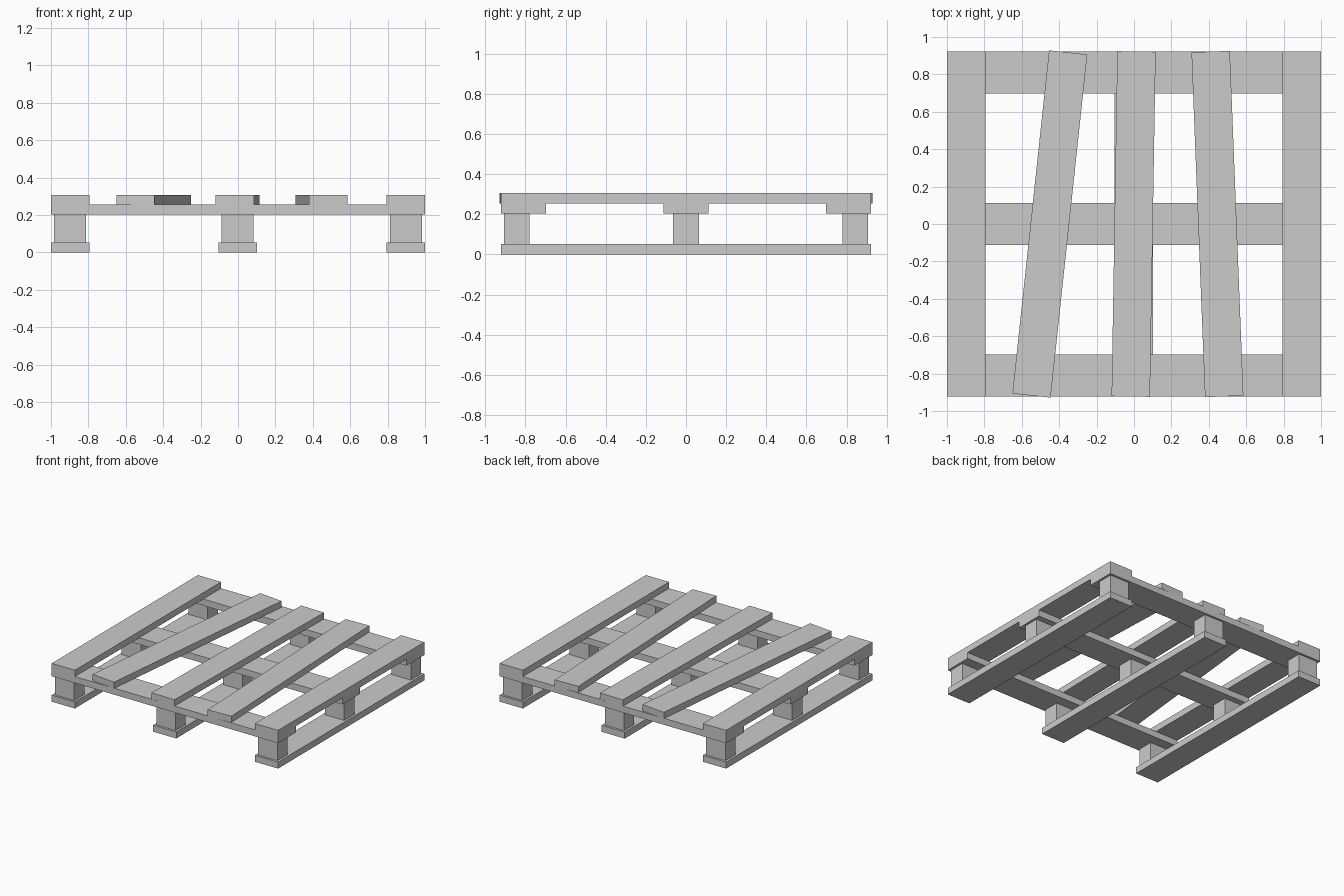
import bpy
import bmesh
from math import radians
from mathutils import Matrix

if "Cube" in bpy.data.objects:
    bpy.data.objects.remove(bpy.data.objects["Cube"])

grey = bpy.data.materials.new("plain_grey")
grey.use_nodes = True
colour = (0.6, 0.6, 0.6, 1)
grey.diffuse_color = colour
grey.node_tree.nodes["Principled BSDF"].inputs["Base Color"].default_value = colour


def box(name, centre, size, turn=0):
    """Flat-sided timber, turned about z by degrees."""
    mesh = bpy.data.meshes.new(name)
    bm = bmesh.new()
    bmesh.ops.create_cube(bm, size=1, matrix=Matrix.Diagonal((*size, 1)))
    bm.to_mesh(mesh)
    bm.free()
    mesh.materials.append(grey)
    obj = bpy.data.objects.new(name, mesh)
    obj.location = centre
    obj.rotation_euler.z = radians(-turn)
    bpy.context.collection.objects.link(obj)
    return obj


LENGTH = 1.845
BOARD = 0.205
THICK = 0.052
TOP = 0.305
BLOCK_TOP = 0.203

# Bottom runners and the blocks standing on them
for side, x in (("right", -0.8975), ("middle", -0.002), ("left", 0.8975)):
    box(f"{side}_runner", (x, 0, THICK / 2), (BOARD, LENGTH, THICK))
    for row, y in (("front", -0.842), ("centre", 0), ("back", 0.842)):
        box(f"{side}_{row}_block", (x, y, (THICK + BLOCK_TOP) / 2),
            (0.17, 0.127, BLOCK_TOP - THICK))

# Cross boards over the blocks
for row, y in (("front", -0.81), ("centre", 0), ("back", 0.81)):
    box(f"{row}_cross_board", (0, y, BLOCK_TOP + THICK / 2), (2, 0.225, THICK))

# Deck boards, the inner three lying askew
deck = (("right_edge", -0.8975, 0), ("right_inner", -0.45, 6.1),
        ("middle", -0.002, 0.95), ("left_inner", 0.446, -2.25),
        ("left_edge", 0.8975, 0))
for side, x, turn in deck:
    box(f"{side}_deck_board", (x, 0, TOP - THICK / 2 + 0.0005),
        (BOARD, LENGTH, THICK), turn)
